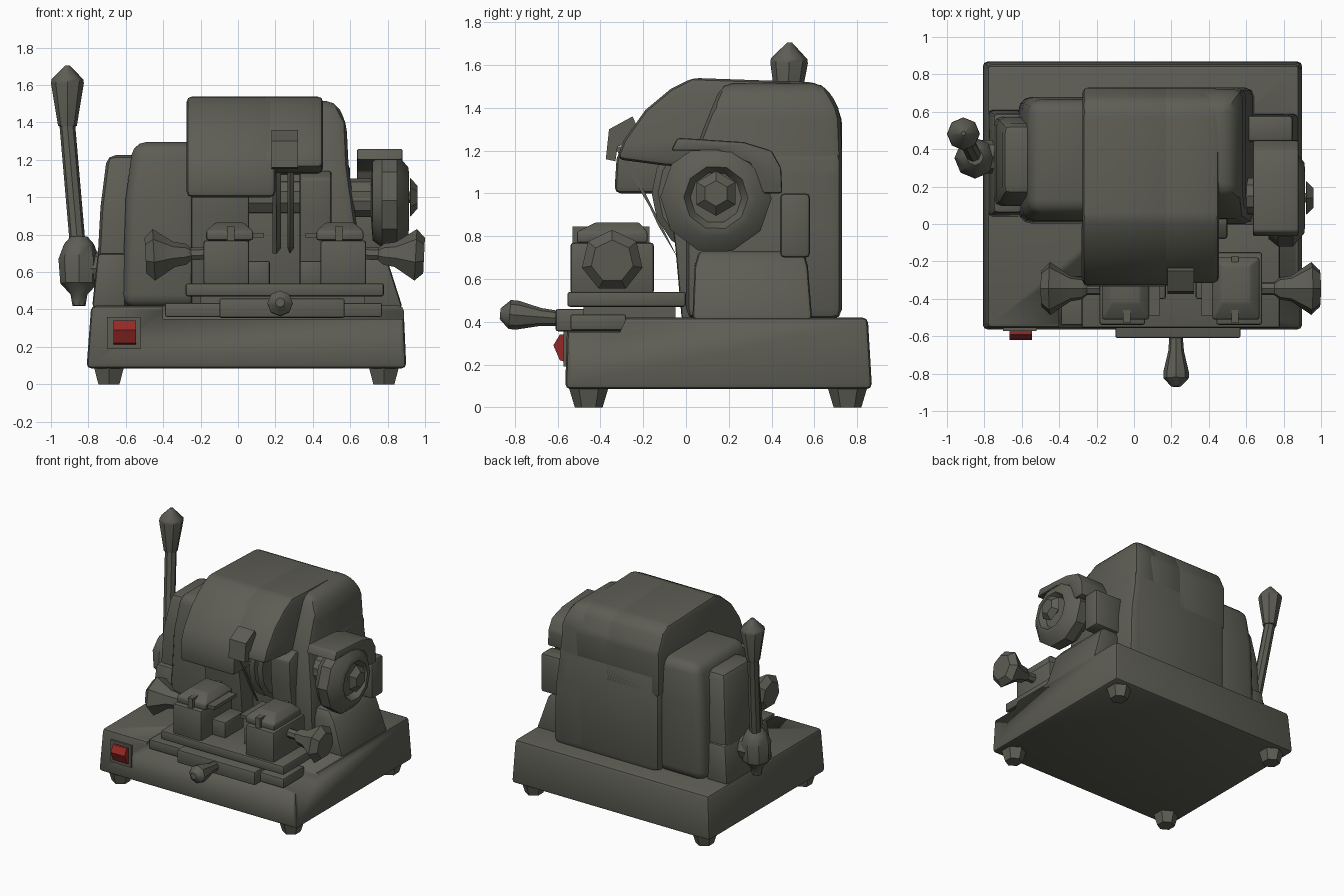
import bpy, bmesh, math
from mathutils import Vector


def material(name, rgb):
    m = bpy.data.materials.new(name)
    m.diffuse_color = (*rgb, 1)
    return m


GREY = material("olive grey", (0.11, 0.11, 0.09))
RED = material("switch red", (0.30, 0.022, 0.018))


def skin(name, rings, bevel=0.0, seg=2, mat=GREY, smooth=35):
    """Closed solid through a list of equal-sized rings, optionally bevelled."""
    bm = bmesh.new()
    vs = [[bm.verts.new(p) for p in r] for r in rings]
    n = len(vs[0])
    for a, b in zip(vs, vs[1:]):
        for i in range(n):
            j = (i + 1) % n
            bm.faces.new((a[i], a[j], b[j], b[i]))
    bm.faces.new(vs[0][::-1])
    bm.faces.new(vs[-1])
    bmesh.ops.recalc_face_normals(bm, faces=bm.faces)
    if bevel:
        edges = [e for e in bm.edges if e.calc_face_angle(0) > 0.4]
        bmesh.ops.bevel(bm, geom=edges, offset=bevel, segments=seg, profile=0.5,
                        affect='EDGES', clamp_overlap=True)
    me = bpy.data.meshes.new(name)
    bm.to_mesh(me)
    bm.free()
    me.materials.append(mat)
    for p in me.polygons:
        p.use_smooth = True
    me.set_sharp_from_angle(angle=math.radians(smooth))
    ob = bpy.data.objects.new(name, me)
    bpy.context.collection.objects.link(ob)
    return ob


def loft(name, secs, **kw):
    """Stacked rectangles: (z, x0, x1, y0, y1)."""
    return skin(name, [[(a, c, z), (b, c, z), (b, d, z), (a, d, z)]
                       for z, a, b, c, d in secs], **kw)


def box(name, x0, x1, y0, y1, z0, z1, **kw):
    return loft(name, [(z0, x0, x1, y0, y1), (z1, x0, x1, y0, y1)], **kw)


def prism(name, x0, x1, pts, **kw):
    """Side profile (y, z) extruded along x."""
    return skin(name, [[(x, y, z) for y, z in pts] for x in (x0, x1)], **kw)


def lathe(name, origin, axis, prof, sides=8, spin=0.0, **kw):
    """Turned part: profile of (distance along axis, radius)."""
    o, d = Vector(origin), Vector(axis).normalized()
    up = Vector((0, 0, 1)) if abs(d.z) < 0.9 else Vector((0, 1, 0))
    u = (up - d * up.dot(d)).normalized()
    w = d.cross(u)
    angs = [spin + math.tau * i / sides for i in range(sides)]
    return skin(name, [[o + d * t + (u * math.cos(a) + w * math.sin(a)) * r for a in angs]
                       for t, r in prof], **kw)


# Base with a slide recess along the front
base = loft("base", [(0.085, -0.81, 0.90, -0.565, 0.87), (0.42, -0.785, 0.885, -0.555, 0.85)],
            bevel=0.025)
cut = prism("recess_cutter", -0.40, 1.0, [(-0.7, 0.35), (-0.31, 0.35), (-0.27, 0.435), (-0.7, 0.435)])
cut.hide_render = True
cut.hide_viewport = False
cut.display_type = 'WIRE'
mod = base.modifiers.new("recess", 'BOOLEAN')
mod.operation, mod.solver, mod.object = 'DIFFERENCE', 'EXACT', cut

# Feet
for x in (-0.69, 0.78):
    for y in (-0.455, 0.755):
        lathe("foot", (x, y, 0), (0, 0, 1), [(0, 0.065), (0.10, 0.095)], 6)

# Power switch
box("switch_frame", -0.70, -0.52, -0.572, -0.55, 0.19, 0.36)
prism("switch_rocker", -0.665, -0.545, [(-0.56, 0.21), (-0.59, 0.22), (-0.62, 0.29),
      (-0.59, 0.34), (-0.56, 0.34)], mat=RED)

# Main housing: tall back block, front columns either side of the cutter gap
box("housing_back", -0.27, 0.60, 0.10, 0.73, 0.41, 1.20, bevel=0.05)
prism("hood_left", -0.275, 0.20,
      [(-0.335, 1.0), (-0.325, 1.16), (-0.29, 1.25), (-0.19, 1.39), (-0.07, 1.49), (0.03, 1.54),
       (0.60, 1.52), (0.67, 1.48), (0.73, 1.35), (0.73, 1.0)], bevel=0.03)
prism("hood_right", 0.12, 0.455,
      [(-0.325, 1.16), (-0.29, 1.25), (-0.19, 1.39), (-0.07, 1.49), (0.03, 1.54),
       (0.60, 1.52), (0.67, 1.48), (0.73, 1.35), (0.73, 1.1), (-0.10, 1.13)], bevel=0.03)
column = [(-0.02, 0.41), (-0.05, 0.75), (-0.07, 0.90), (-0.08, 1.1), (0.0, 1.14), (0.3, 1.14), (0.3, 0.41)]
prism("column_left", -0.25, 0.06, column, bevel=0.015)
prism("column_right", 0.33, 0.50, column, bevel=0.015)
loft("shoulder_right", [(0.41, 0.35, 0.645, 0.0, 0.73), (0.85, 0.35, 0.635, 0.0, 0.73),
                        (1.17, 0.35, 0.59, 0.03, 0.73), (1.40, 0.35, 0.58, 0.12, 0.72),
                        (1.515, 0.35, 0.52, 0.17, 0.64)], bevel=0.05)

# Motor housing stepping down to the left
loft("motor_housing", [(0.41, -0.62, -0.2, 0.0, 0.68), (1.0, -0.60, -0.2, 0.02, 0.68),
                       (1.295, -0.56, -0.2, 0.06, 0.66)], bevel=0.07, seg=3)
loft("motor_end", [(0.41, -0.765, -0.5, 0.09, 0.58), (0.95, -0.735, -0.5, 0.10, 0.57),
                   (1.225, -0.70, -0.5, 0.16, 0.53)], bevel=0.045)
loft("motor_foot", [(0.41, -0.78, -0.6, 0.04, 0.61), (0.70, -0.75, -0.6, 0.06, 0.59)], bevel=0.02)

# Cutter wheel, tracer disc and spindle in the gap
for x in (0.195, 0.265):
    lathe("cutter_disc", (x, 0.15, 1.0), (1, 0, 0), [(0, 0.28), (0.012, 0.31), (0.035, 0.28)], 16)
lathe("spindle", (0.0, 0.15, 1.0), (1, 0, 0), [(0, 0.10), (0.72, 0.10)], 10)
prism("hood_bracket", 0.18, 0.32, [(-0.375, 1.16), (-0.36, 1.30), (-0.25, 1.36), (-0.20, 1.25),
                                   (-0.32, 1.22), (-0.33, 1.15)])
prism("wire_guard", 0.185, 0.205, [(-0.335, 1.22), (-0.30, 1.22), (-0.13, 0.85), (-0.04, 0.70),
                                   (-0.09, 0.80)])

# Brush wheel on the right with its cover and pedestal
lathe("brush_wheel", (0.60, 0.14, 0.98), (1, 0, 0),
      [(0, 0.09), (0.11, 0.09), (0.12, 0.22), (0.17, 0.26), (0.25, 0.26), (0.31, 0.19), (0.315, 0.15),
       (0.27, 0.12)], 10, spin=0.3)
lathe("brush_nut", (0.86, 0.14, 1.0), (1, 0, 0), [(0, 0.03), (0.06, 0.03), (0.061, 0.105), (0.10, 0.06)], 6)
prism("brush_cover", 0.635, 0.88, [(-0.07, 1.20), (-0.04, 1.26), (0.27, 1.24), (0.40, 1.20), (0.445, 1.12),
                                   (0.45, 1.0), (0.36, 1.0), (0.30, 1.14), (0.15, 1.20)], bevel=0.012)
loft("brush_pedestal", [(0.41, 0.60, 0.88, 0.03, 0.59), (0.66, 0.60, 0.80, 0.04, 0.57),
                        (0.73, 0.60, 0.74, 0.06, 0.55)], bevel=0.02)
box("brush_bracket", 0.58, 0.85, 0.44, 0.58, 0.7, 1.0, bevel=0.02)

# Sliding carriage
box("slide_rail", -0.39, 0.77, -0.54, -0.28, 0.36, 0.435, bevel=0.01)
box("slide_front", -0.10, 0.57, -0.61, -0.25, 0.355, 0.46, bevel=0.012)
box("slide_core", -0.20, 0.68, -0.48, -0.05, 0.41, 0.48)
box("carriage_plate", -0.28, 0.78, -0.555, 0.0, 0.47, 0.54, bevel=0.012)
lathe("carriage_handle", (0.225, -0.59, 0.415), (0, -1, 0.08),
      [(0, 0.035), (0.09, 0.042), (0.20, 0.068), (0.235, 0.068), (0.28, 0.025)], 8)

# Two key vises, mirrored about the cutter
C = 0.25
for s in (-1, 1):
    def span(a, b):
        return sorted((C + s * a, C + s * b))
    box("vise_block", *span(0.19, 0.435), -0.54, -0.15, 0.53, 0.77, bevel=0.015)
    box("vise_step", *span(0.08, 0.20), -0.40, -0.17, 0.53, 0.66, bevel=0.01)
    x0, x1 = span(0.17, 0.42)
    loft("vise_jaw", [(0.77, x0, x1, -0.51, -0.18), (0.82, x0, x1, -0.51, -0.18),
                      (0.865, x0 + 0.05, x1 - 0.05, -0.42, -0.22)], bevel=0.01)
    box("jaw_lip", *span(0.11, 0.19), -0.49, -0.22, 0.785, 0.81)
    box("jaw_rib", *span(0.27, 0.31), -0.53, -0.17, 0.76, 0.845)
    # Clamp knob with shaft
    lathe("vise_knob", (C + s * 0.40, -0.345, 0.70), (s, 0, -0.05),
          [(0, 0.035), (0.10, 0.035), (0.13, 0.06), (0.19, 0.07), (0.30, 0.145), (0.345, 0.10)], 7)

# Hand lever on the left
lathe("lever_axle", (-0.60, 0.36, 0.62), (-1, 0, 0), [(0, 0.09), (0.22, 0.09)], 8)
lathe("lever_hub", (-0.85, 0.34, 0.42), (0, 0.05, 1),
      [(0, 0.035), (0.06, 0.045), (0.12, 0.10), (0.25, 0.11), (0.33, 0.08), (0.37, 0.045)], 8)
a, b = Vector((-0.855, 0.365, 0.72)), Vector((-0.912, 0.475, 1.38))
lathe("lever_shaft", a, b - a, [(0, 0.042), ((b - a).length, 0.042)], 8)
lathe("lever_grip", b, (0, 0.03, 1), [(0, 0.05), (0.23, 0.088), (0.25, 0.085), (0.325, 0.012)], 8)
